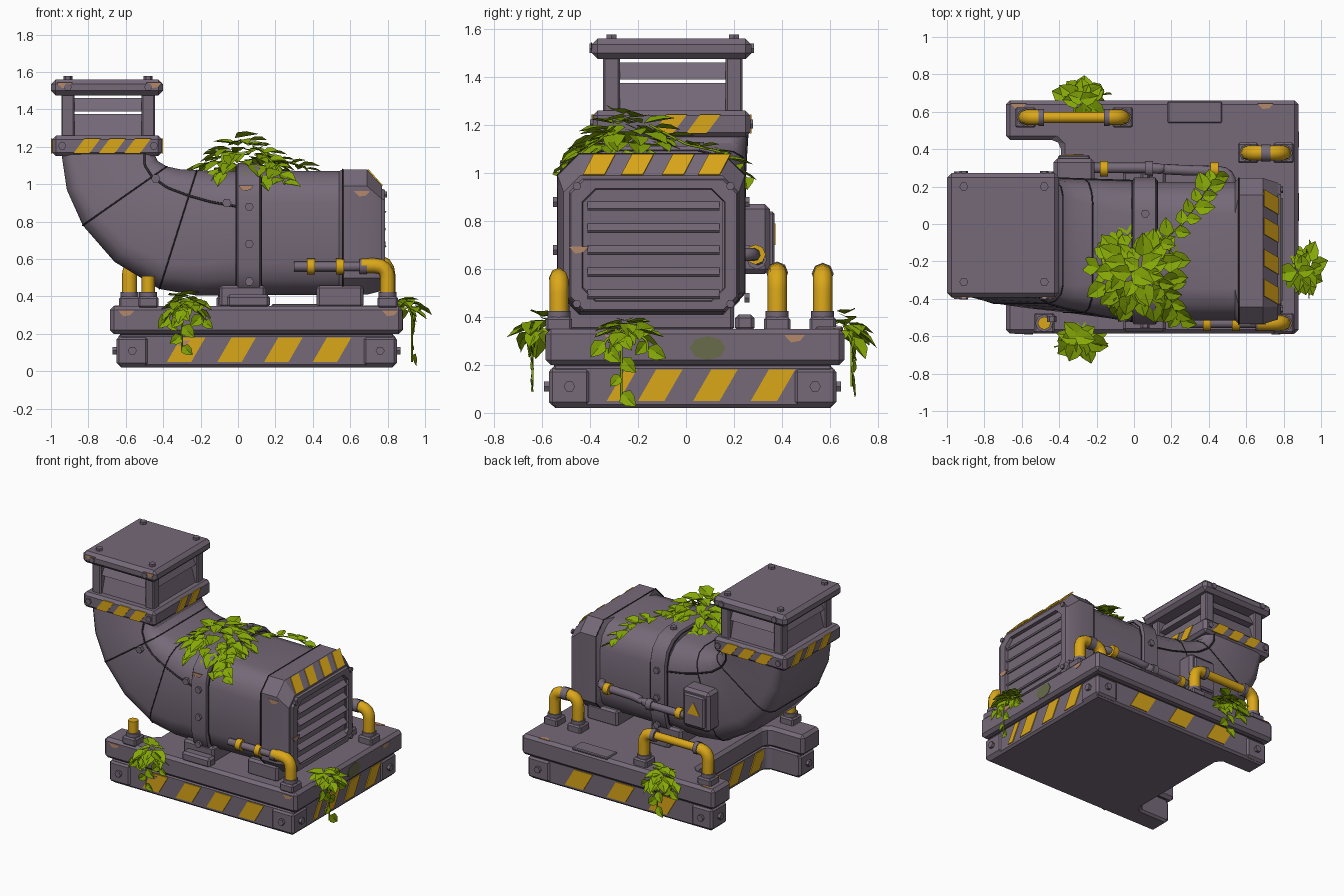
import bpy, bmesh, math, random
from mathutils import Vector as V
random.seed(4)
if "Cube" in bpy.data.objects:
    bpy.data.objects.remove(bpy.data.objects["Cube"])
def material(name, *rgb):
    m = bpy.data.materials.new(name)
    m.use_nodes = True
    m.diffuse_color = m.node_tree.nodes["Principled BSDF"].inputs["Base Color"].default_value = (*rgb, 1)
    return m
METAL = material("purple grey metal", .18, .143, .188)
DARK = material("dark recess", .03, .024, .032)
YELLOW = material("warning yellow", .71, .39, .01)
GREEN = material("leaf green", .235, .39, .002)
RUST = material("worn tan", .46, .25, .15)
MOSS = material("moss stain", .14, .15, .07)
X, Y, Z = V((1, 0, 0)), V((0, 1, 0)), V((0, 0, 1))
FRONT, RIGHT, BACK, LEFT, TOP = (X, Z), (Y, Z), (-X, Z), (-Y, Z), (X, Y)

# Shape helpers
def mesh(name, verts, faces, mat):
    me = bpy.data.meshes.new(name)
    me.from_pydata([tuple(v) for v in verts], [], faces)
    me.materials.append(mat)
    ob = bpy.data.objects.new(name, me)
    bpy.context.collection.objects.link(ob)
    return ob
def loft(name, rings, mat, bevel=0, smooth=False):
    n, last = len(rings[0]), len(rings[0])*(len(rings) - 1)
    faces = [(k + i, k + (i+1) % n, k + n + (i+1) % n, k + n + i) for k in range(0, last, n) for i in range(n)]
    faces += [tuple(range(n))[::-1], tuple(range(last, last + n))]
    ob = mesh(name, [p for r in rings for p in r], faces, mat)
    bm = bmesh.new()
    bm.from_mesh(ob.data)
    bmesh.ops.recalc_face_normals(bm, faces=bm.faces)
    bm.to_mesh(ob.data)
    bm.free()
    if bevel:
        b = ob.modifiers.new("bevel", "BEVEL")
        b.width, b.segments, b.limit_method = bevel, 1, "ANGLE"
    if smooth:
        ob.data.shade_smooth()
        ob.data.set_sharp_from_angle(angle=math.radians(32))
    return ob
def prism(name, pts, z0, z1, mat=METAL, bevel=0):
    return loft(name, [[V((x, y, z)) for x, y in pts] for z in (z0, z1)], mat, bevel)
def box(name, x0, x1, y0, y1, z0, z1, bevel=.015):
    return prism(name, [(x0, y0), (x1, y0), (x1, y1), (x0, y1)], z0, z1, METAL, bevel)
def plate(name, origin, face, pts, mat, t=.006):
    n = face[0].cross(face[1]).normalized()
    base = [V(origin) + face[0]*a + face[1]*b for a, b in pts]
    loft(name, [[p - n*.002 for p in base], [p + n*t for p in base]], mat)
def stripes(name, origin, face, starts, w, h, slant):
    for s in starts:
        plate(name, origin, face, [(s, 0), (s+w, 0), (s+w+slant, h), (s+slant, h)], YELLOW)
def bolt(origin, face, r=.024, t=.02):
    plate("bolt", origin, face, [(r*math.cos(i*math.pi/3), r*math.sin(i*math.pi/3)) for i in range(6)], METAL, t)
def tube(name, pts, r, mat, cyclic=False, fillet=.07):
    pts, path = [V(p) for p in pts], []
    for i, p in enumerate(pts):
        if cyclic or i in (0, len(pts) - 1):
            path.append(p)
        else:
            a, b = (p + (q - p).normalized()*fillet for q in (pts[i-1], pts[i+1]))
            path += [a*(1-t)**2 + p*2*t*(1-t) + b*t*t for t in (0, .25, .5, .75, 1)]
    cu = bpy.data.curves.new(name, "CURVE")
    cu.dimensions, cu.bevel_depth, cu.bevel_resolution, cu.use_fill_caps = "3D", r, 2, True
    sp = cu.splines.new("POLY")
    sp.points.add(len(path) - 1)
    sp.points.foreach_set("co", [c for p in path for c in (*p, 1)])
    sp.use_cyclic_u = cyclic
    cu.materials.append(mat)
    bpy.context.collection.objects.link(bpy.data.objects.new(name, cu))
def ring(c, v, hy, hv, rad, flat=True):
    out = []
    for sy, sv, a in ((1, 1, 0), (-1, 1, 1), (-1, -1, 2), (1, -1, 3)):
        for k in range(4):
            p, q = (V((math.cos(w), math.sin(w))) for w in (a*math.pi/2, (a + 1)*math.pi/2))
            d = p.lerp(q, k/3) if flat else p.slerp(q, k/3)
            out.append(V(c) + Y*(sy*(hy - rad) + rad*d.x) + v*(sv*(hv - rad) + rad*d.y))
    return out

# Base: two U-shaped slabs, corner blocks, hazard stripes
def slab(name, x0, x1, y0, y1, nx, n0, n1, *rest):
    prism(name, [(x0, y0), (x1, y0), (x1, y1), (x0, y1), (x0, n1), (nx-.03, n1), (nx, n1-.03),
                 (nx, n0+.03), (nx-.03, n0), (x0, n0)], *rest)
slab("base_lower", -.64, .84, -.56, .615, -.37, -.4, .46, .02, .2, METAL, .015)
slab("base_joint", -.63, .83, -.55, .605, -.36, -.41, .47, .18, .22, DARK)
slab("base_upper", -.685, .88, -.585, .66, -.39, -.38, .45, .2, .35, METAL, .025)
for x0, x1, fx, bx in ((-.65, -.48, LEFT, -.65), (.67, .85, RIGHT, .85)):
    for y0, y1, fy, by in ((-.572, -.4, FRONT, -.572), (.45, .627, BACK, .627)):
        box("corner_block", x0, x1, y0, y1, .03, .185)
        bolt((bx, (y0+y1)/2, .11), fx)
        bolt(((x0+x1)/2, by, .11), fy)
for origin, face, starts, w in (((0, -.56, .05), FRONT, (-.38, -.11, .14, .4), .13), ((.84, 0, .05), RIGHT, (-.2, .03, .27), .11),
        ((.84, 0, .05), RIGHT, (-.33,), .05), ((0, .615, .05), BACK, (-.55, -.21, .13), .15), ((-.37, 0, .05), LEFT, (-.32, -.05, .2), .12)):
    stripes("base_stripe", origin, face, starts, w, .13, .075)
box("deck_plate", .18, .47, .54, .655, .34, .36, .006)
plate("moss_patch", (.88, .09, .27), RIGHT, [(.075*math.cos(i*.785), .05*math.sin(i*.785)) for i in range(8)], MOSS, .003)
for x0, x1 in ((-.1, .15), (.42, .67)):
    box("body_foot", x0, x1, -.5, .2, .34, .46)

# Body with recessed vent
CY = -.145
body = [ring((x, CY, z), Z, hy, hv, rad, x > .55) for x, z, hy, hv, rad in (
    (-.01, .74, .37, .335, .17), (.54, .74, .37, .33, .17), (.56, .745, .39, .335, .09), (.69, .745, .39, .335, .09),
    (.77, .71, .365, .28, .07), (.77, .7, .295, .235, .03), (.68, .7, .295, .235, .03))]
loft("body_shell", body, METAL, smooth=True)
loft("vent_frame", [ring((x, CY + .01, .7), Z, a, b, .055) for x, a, b in
     ((.76, .355, .28), (.785, .345, .27), (.785, .298, .235), (.72, .29, .225))], METAL)
for i in range(5):
    z = .475 + i*.092
    slat = [V((.785, 0, z)), V((.793, 0, z + .01)), V((.745, 0, z + .052)), V((.715, 0, z + .046))]
    loft("vent_slat", [[p + Y*y for p in slat] for y in (CY - .265, CY + .285)], METAL)
    plate("vent_gap", (.7215, CY + .01, z + .04), RIGHT, [(-.275, 0), (.275, 0), (.275, .058), (-.275, .058)], DARK)
stripes("vent_stripe", (.77, 0, .99), (Y, V((-.08, 0, .09))), (-.43, -.27, -.1, .05), .09, .95, .045)
for y, z in ((-.455, .455), (-.455, .945), (.185, .455), (.185, .945)):
    bolt((.784, y, z), RIGHT, .018, .012)

# Strap around the body
strap = [ring((x, CY, .745), Z, .375 + d, .35 + d, .18, False) for x, d in ((-.01, 0), (0, .018), (.115, .018), (.125, 0))]
loft("strap", strap, METAL, smooth=True)
for edge in (strap[0], strap[3], body[2]):
    tube("body_seam", edge, .004, DARK, True)
for y, f in ((CY - .39, FRONT), (CY + .39, BACK)):
    box("strap_foot", -.06, .17, y - .04, y + .04, .34, .41)
    for z in (.48, .68, .88):
        bolt((.06, y, z), f)
bolt((.06, CY + .2, 1.11), TOP)

# Elbow duct lofted from body to neck
outer = [(0, .405), (-.22, .405), (-.42, .44), (-.66, .585), (-.83, .78), (-.915, .97), (-.945, 1.17)]
inner = [(0, 1.07), (-.12, 1.07), (-.22, 1.075), (-.31, 1.08), (-.38, 1.095), (-.43, 1.125), (-.45, 1.17)]
elbow = []
for i, ((ox, oz), (nx, nz)) in enumerate(zip(outer, inner)):
    t, o, n = i/6, V((ox, 0, oz)), V((nx, 0, nz))
    elbow.append(ring((o + n)/2 + Y*(CY + t*.085), (n - o).normalized(), .375 - .06*t, (n - o).length/2, .19 - .14*t, False))
loft("elbow_duct", elbow, METAL, smooth=True)
for k, j in ((2, 0), (4, 7)):
    tube("elbow_seam", elbow[k], .004, DARK, True)
    tube("elbow_trim", [r[j] for r in elbow], .006, DARK, fillet=.015)
for x, z in ((-.44, 1.03), (-.06, .9)):
    bolt((x, CY - .35, z), FRONT, .025, .03)

# Neck band, posts, louvres and cap
box("neck_band", -.993, -.407, -.388, .268, 1.15, 1.26, .02)
for origin, face, starts in (((0, -.388, 1.165), FRONT, (-.88, -.745, -.61)), ((0, .268, 1.165), BACK, (.47, .61, .75)),
                             ((-.407, 0, 1.165), RIGHT, (-.14, .0)), ((-.993, 0, 1.165), LEFT, (-.2, -.05, .12))):
    stripes("neck_stripe", origin, face, starts, .085, .08, .06)
for z0, z1 in ((1.25, 1.375), (1.39, 1.46)):
    loft("neck_louvre", [ring((-.695, -.055, z), X, .25 + d, .21 + d, .02) for z, d in ((z0, .025), (z1, -.01))], METAL)
box("neck_cap", -1, -.4, -.393, .273, 1.475, 1.56, .025)
for x in (-.91, -.48):
    for y, edge, f in ((-.31, -.388, FRONT), (.2, .268, BACK)):
        box("neck_post", x - .035, x + .035, y - .035, y + .035, 1.25, 1.49, .008)
        bolt((x, y, 1.558), TOP)
        bolt((x, edge, 1.52), f, .022, .015)
        bolt((x - .03 if x < -.6 else x + .03, edge, 1.205), f, .022, .012)

# Pipes, couplings and pipe feet
def foot(x, y):
    box("pipe_foot", x - .055, x + .055, y - .055, y + .055, .34, .4, .01)
    tube("pipe_collar", [(x, y, .39), (x, y, .425)], .048, METAL)
for x0, x1, y, z in ((-.58, -.06, .57, .58), (.61, .8, .38, .585)):
    tube("hoop_bar", [(x0 + .07, y, z), (x1 - .07, y, z)], .03, YELLOW)
    for x, s in ((x0, 1), (x1, -1)):
        tube("hoop_elbow", [(x, y, .36), (x, y, z), (x + s*.09, y, z)], .041, YELLOW)
        tube("hoop_coupling", [(x + s*.07, y, z), (x + s*.1, y, z)], .046, METAL)
        foot(x, y)
tube("front_pipe", [(.3, -.53, .56), (.68, -.53, .56)], .026, METAL)
tube("front_pipe_elbow", [(.66, -.53, .565), (.8, -.53, .565), (.8, -.53, .36)], .04, YELLOW)
foot(.8, -.53)
foot(-.48, -.53)
tube("stub_pipe", [(-.48, -.53, .36), (-.48, -.53, .51)], .035, YELLOW)
tube("back_pipe", [(-.25, .3, .64), (.1, .3, .64), (.2, .29, .66), (.52, .28, .66), (.52, .18, .66)], .028, METAL)
for x, y, z, m in ((.39, -.53, .56, YELLOW), (.545, -.53, .56, YELLOW), (.67, -.53, .56, METAL),
                   (-.16, .295, .64, YELLOW), (.08, .295, .64, METAL), (.43, .29, .66, YELLOW)):
    tube("pipe_coupling", [(x - .021, y, z), (x + .021, y, z)], .042, m)

# Control box with warning sign
box("control_box", -.43, -.21, .16, .35, .58, .87, .02)
box("control_door", -.405, -.235, .34, .37, .61, .84, .01)
plate("warning_sign", (-.32, .37, .7), BACK, [(-.05, 0), (.05, 0), (0, .09)], YELLOW, .004)

# Worn paint chips
for o, f in (((.04, -.535, .98), FRONT), ((.66, -.535, .95), FRONT), ((-.93, -.393, 1.53), FRONT), ((-.45, -.393, 1.53), FRONT),
             ((-.6, -.585, .31), FRONT), ((.81, -.585, .31), FRONT), ((.88, -.3, .31), RIGHT), ((.88, .45, .31), RIGHT),
             ((.785, -.45, .68), RIGHT), ((-.3, -.567, .15), FRONT), ((.7, .63, .35), TOP), ((-.62, .63, .35), TOP)):
    plate("paint_chip", o, f, [(-.04, .014), (-.012, -.016), (.025, -.01), (.045, .014)], RUST, .003)

# Foliage: folded leaves gathered into clumps and trailing vines
def rnd(k):
    return V([random.uniform(-k, k) for _ in range(3)])
def leaf(verts, faces, o, d, n, size):
    d, b, size = d.normalized(), len(verts), size*random.uniform(.8, 1.2)
    s = d.cross(n).normalized()
    for a, w, h in ((0, 0, 0), (.3, .38, .06), (.65, .3, 0), (1, 0, -.18), (.65, -.3, 0), (.3, -.38, .06), (.45, 0, -.08)):
        verts.append(o + (d*a + s*w + s.cross(d)*h)*size)
    faces += [(b, b+1, b+2, b+6), (b+6, b+2, b+3), (b+6, b+3, b+4), (b, b+6, b+4, b+5)]
def clump(name, c, rx, ry, h, drop, count, size):
    vs, fs = [], []
    for i in range(count):
        a, r = i*2.4, math.sqrt(i/count)
        out = V((math.cos(a), math.sin(a), 0))
        o = V(c) + V((out.x*rx*r, out.y*ry*r, h*(1 - r) - drop*r**3)) - out*size*.25 + rnd(.015)
        leaf(vs, fs, o, out + Z*(.35 - .95*r) + rnd(.35), Z + out*.4, size)
    mesh(name, vs, fs, GREEN)
def vine(name, pts, out, count, size):
    pts, vs, fs = [V(p) for p in pts], [], []
    tube(name + "_stem", pts, .005, GREEN, fillet=.02)
    for i in range(count):
        k, t = divmod((i + .5)/count*(len(pts) - 1), 1)
        a, b = pts[int(k):int(k) + 2]
        side = (b - a).normalized().cross(out)*(1 if i % 2 else -1)
        leaf(vs, fs, a.lerp(b, t), (b - a).normalized()*.8 + side*.8 + out*.3 + rnd(.2), out + rnd(.2), size)
    mesh(name + "_leaves", vs, fs, GREEN)
clump("top_clump", (.02, -.25, 1.12), .25, .24, .13, .06, 66, .12)
vine("top_vine", [(.08, -.15, 1.2), (.26, .0, 1.12), (.36, .14, 1.09), (.44, .26, .97)], Z, 14, .1)
vine("side_vine", [(.12, -.3, 1.18), (.2, -.42, 1.1), (.25, -.52, 1.0)], Z - Y*.5, 9, .1)
for name, c, out in (("front", V((-.28, -.61, .36)), -Y), ("right", V((.9, -.25, .36)), X), ("back", V((-.27, .66, .36)), Y)):
    clump(name + "_clump", c, .085, .085, .04, .03, 18, .115)
    for s, low, n in ((.02, .05 if name == "right" else .11, 7), (.09, .25, 3), (-.09, .26, 3)):
        p = c + out*.03 + out.cross(Z)*s
        vine(name + "_vine", [c, p - Z*.06, p - Z*(.36 - low)], out, n, .08)
